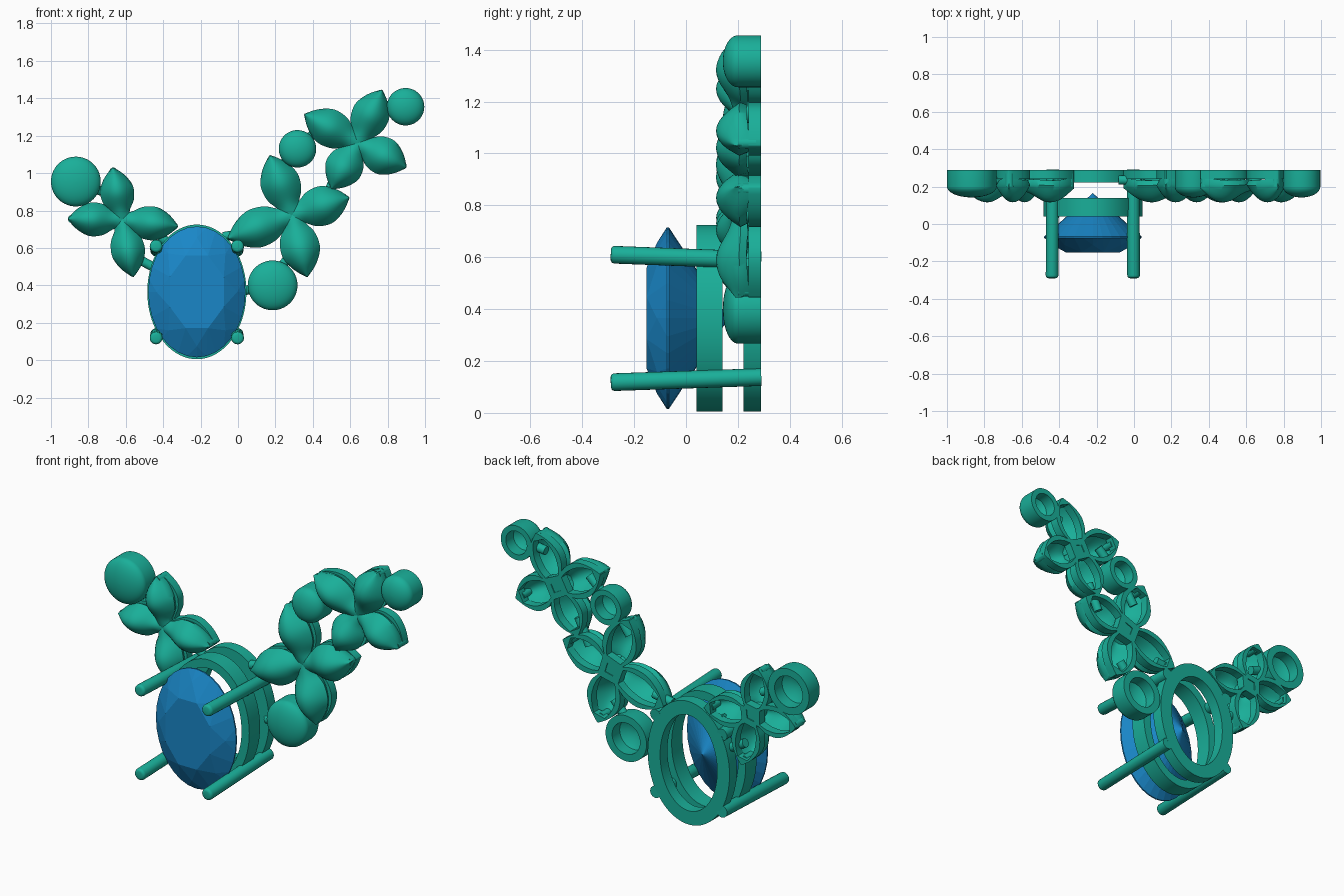
import bpy, bmesh, math
from mathutils import Vector, Matrix

if "Cube" in bpy.data.objects:
    bpy.data.objects.remove(bpy.data.objects["Cube"])


def material(name, col):
    m = bpy.data.materials.new(name)
    m.diffuse_color = (*col, 1)
    m.use_nodes = True
    m.node_tree.nodes["Principled BSDF"].inputs["Base Color"].default_value = m.diffuse_color
    return m


METAL = material("metal", (0.01, 0.43, 0.32))
BLUE = material("blue_stone", (0.01, 0.24, 0.57))
BACK = 0.29


def finish(name, bm, mat=METAL, angle=40):
    bmesh.ops.recalc_face_normals(bm, faces=bm.faces)
    me = bpy.data.meshes.new(name)
    bm.to_mesh(me)
    bm.free()
    me.materials.append(mat)
    ob = bpy.data.objects.new(name, me)
    bpy.context.collection.objects.link(ob)
    if angle:
        bpy.context.view_layer.objects.active = ob
        bpy.ops.object.select_all(action='DESELECT')
        ob.select_set(True)
        bpy.ops.object.shade_smooth_by_angle(angle=math.radians(angle))
    return ob


def lathe(name, cx, cz, profile, closed=False, n=56):
    """Sweep (rx, rz, y) rings about the y axis; open ends are capped."""
    bm = bmesh.new()
    rings = [[bm.verts.new((cx + rx * math.cos(2 * math.pi * i / n), y,
                            cz + rz * math.sin(2 * math.pi * i / n))) for i in range(n)]
             for rx, rz, y in profile]
    pairs = list(zip(rings, rings[1:])) + ([(rings[-1], rings[0])] if closed else [])
    for a, b in pairs:
        for i in range(n):
            j = (i + 1) % n
            bm.faces.new((a[i], a[j], b[j], b[i]))
    if not closed:
        bm.faces.new(rings[0])
        bm.faces.new(rings[-1])
    return finish(name, bm)


def bar(name, p, q, r, tip=0.0):
    """Round bar from p to q, optionally chamfered at p."""
    p, q = Vector(p), Vector(q)
    rot = (q - p).to_track_quat('Z', 'Y').to_matrix().to_4x4()
    bm = bmesh.new()
    bmesh.ops.create_cone(bm, cap_ends=True, segments=20, radius1=r, radius2=r,
                          depth=(q - p).length,
                          matrix=Matrix.Translation((p + q) / 2) @ rot)
    if tip:
        d = (q - p).normalized()
        ends = [e for e in bm.edges if all((v.co - p).dot(d) < 1e-4 for v in e.verts)]
        bmesh.ops.bevel(bm, geom=ends, offset=tip, segments=3, profile=0.5, affect='EDGES')
    return finish(name, bm)


def curve(points, t):
    """Smooth interpolation through (t, value) points."""
    n = len(points)
    for k in range(n - 1):
        (a, va), (b, vb) = points[k], points[k + 1]
        if t <= b:
            p, q = points[max(k - 1, 0)], points[min(k + 2, n - 1)]
            m0 = (vb - p[1]) / (b - p[0]) * (b - a)
            m1 = (q[1] - va) / (q[0] - a) * (b - a)
            u = (t - a) / (b - a)
            return ((2*u**3 - 3*u*u + 1) * va + (u**3 - 2*u*u + u) * m0
                    + (3*u*u - 2*u**3) * vb + (u**3 - u*u) * m1)
    return points[-1][1]


WIDTH = [(0, .5), (.15, .55), (.32, .88), (.48, 1), (.62, .97), (.78, .72), (.9, .4), (1, .03)]
CREST = [(0, .185), (.2, .165), (.5, .118), (.75, .13), (1, .19)]
EDGE = [(0, .2), (.25, .21), (.6, .205), (1, .215)]


def petal(name, c, tip, half_w):
    c, tip = Vector((c[0], 0, c[1])), Vector((tip[0], 0, tip[1]))
    along = tip - c
    side = along.normalized().cross(Vector((0, 1, 0)))

    def pt(t, s, y):
        return c + along * t + side * (s * half_w * curve(WIDTH, t)) + Vector((0, y, 0))

    # domed shell with real thickness
    bm = bmesh.new()
    nt, ns = 22, 12
    layers = []
    for inner in (0, 1):
        rows = []
        for i in range(nt + 1):
            row = []
            for j in range(ns + 1):
                t, s = i / nt, 2 * j / ns - 1
                y = curve(CREST, t) * (1 - s * s) + curve(EDGE, t) * s * s
                if inner:
                    y, s, t = y + .028, s * .85, t * .95
                row.append(bm.verts.new(pt(t, s, y)))
            rows.append(row)
        for a, b in zip(rows, rows[1:]):
            for j in range(ns):
                bm.faces.new((a[j], a[j+1], b[j+1], b[j]))
        layers.append([r[0] for r in rows] + rows[-1][1:] + [r[-1] for r in rows[-2::-1]]
                      + rows[0][-2:0:-1])
    o, n = layers
    for i in range(len(o)):
        j = (i + 1) % len(o)
        bm.faces.new((o[i], o[j], n[j], n[i]))
    finish(name + "_shell", bm, angle=50)

    # open leaf-shaped frame on the back
    bm = bmesh.new()
    loops = []
    path = [(i / 18, 1) for i in range(19)] + [(i / 18, -1) for i in range(18, -1, -1)]
    for scale, y in ((1, .24), (1, BACK), (.7, BACK), (.7, .24)):
        loops.append([])
        for u, s in path:
            t = .08 + .92 * u if scale == 1 else .2 + .67 * u
            loops[-1].append(bm.verts.new(pt(t, s * scale, y)))
    for k in range(4):
        a, b = loops[k], loops[(k + 1) % 4]
        for i in range(len(a)):
            j = (i + 1) % len(a)
            bm.faces.new((a[i], a[j], b[j], b[i]))
    finish(name + "_frame", bm)

    # post joining shell and frame at the tip
    bar(name + "_post", pt(.92, 0, .2), pt(.92, 0, .27), .022)


# Flowers: centre, petal half width, petal tips
flowers = {
    "left_flower": ((-.62, .75), .09, ((-.67, 1.03), (-.91, .755), (-.32, .715), (-.56, .445))),
    "middle_flower": ((.29, .775), .105, ((.17, 1.095), (.595, .87), (-.055, .65), (.37, .445))),
    "right_flower": ((.64, 1.16), .1, ((.77, 1.445), (.355, 1.315), (.9, 1.03), (.5, .915))),
}
for name, (c, w, tips) in flowers.items():
    for i, tip in enumerate(tips):
        petal(f"{name}_petal_{i + 1}", c, tip, w)
    bar(name + "_hub", (c[0], .195, c[1]), (c[0], .285, c[1]), .042)

# Domed round cups, hollow at the back
for name, x, z, r in (("left_end_cup", -.867, .955, .133), ("lower_cup", .185, .4, .133),
                      ("middle_cup", .318, 1.13, .1), ("right_end_cup", .896, 1.355, .1)):
    dome = [(r * math.sin(a), .2 - .058 * math.cos(a))
            for a in [math.pi / 2 * k / 10 for k in range(1, 11)]]
    prof = [(.001, .142)] + dome + [(r, BACK), (.68 * r, BACK), (.68 * r, .22), (.4 * r, .195), (.001, .188)]
    lathe(name, x, z, [(a, a, y) for a, y in prof])

# Oval setting: front gallery and wider back ring
CX, CZ = -.22, .365
for name, wall, y0, y1 in (("front_ring", .05, .04, .14), ("back_ring", .08, .222, BACK)):
    rx, rz = .265, .36
    lathe(name, CX, CZ, [(rx, rz, y0), (rx, rz, y1), (rx - wall, rz - wall, y1),
                         (rx - wall, rz - wall, y0)], closed=True, n=72)

# Four prongs
for sx in (-1, 1):
    for zf, zb in ((.61, .588), (.118, .138)):
        side = "left" if sx < 0 else "right"
        level = "upper" if zf > .3 else "lower"
        bar(f"{level}_{side}_prong", (CX + sx * .218, -.29, zf), (CX + sx * .215, BACK, zb), .034, .015)

# Faceted oval stone as a convex hull of facet corners
bm = bmesh.new()
for n, f, y, off in ((8, .6, -.152, .5), (8, .83, -.112, 0), (32, 1, -.074, 0),
                     (32, 1, -.066, 0), (8, .5, .05, .5)):
    for i in range(n):
        a = 2 * math.pi * (i + off) / n
        bm.verts.new((CX + .26 * f * math.cos(a), y, CZ + .35 * f * math.sin(a)))
bm.verts.new((CX, .165, CZ))
bmesh.ops.convex_hull(bm, input=bm.verts)
bmesh.ops.dissolve_limit(bm, angle_limit=.02, verts=bm.verts, edges=bm.edges)
finish("oval_stone", bm, BLUE, angle=0)

# Short connecting links (x, z to x, z)
links = [(-.78, .92, -.66, .88), (-.55, .55, -.42, .48), (-.42, .66, -.36, .62), (.02, .37, .08, .38),
         (.23, .5, .3, .58), (.2, .98, .26, 1.07), (.37, 1.18, .46, 1.26),
         (.46, .85, .53, 1.0), (.74, 1.33, .82, 1.34), (-.08, .66, .04, .68)]
for i, (x0, z0, x1, z1) in enumerate(links):
    bar(f"link_{i + 1}", (x0, .235, z0), (x1, .235, z1), .025)
